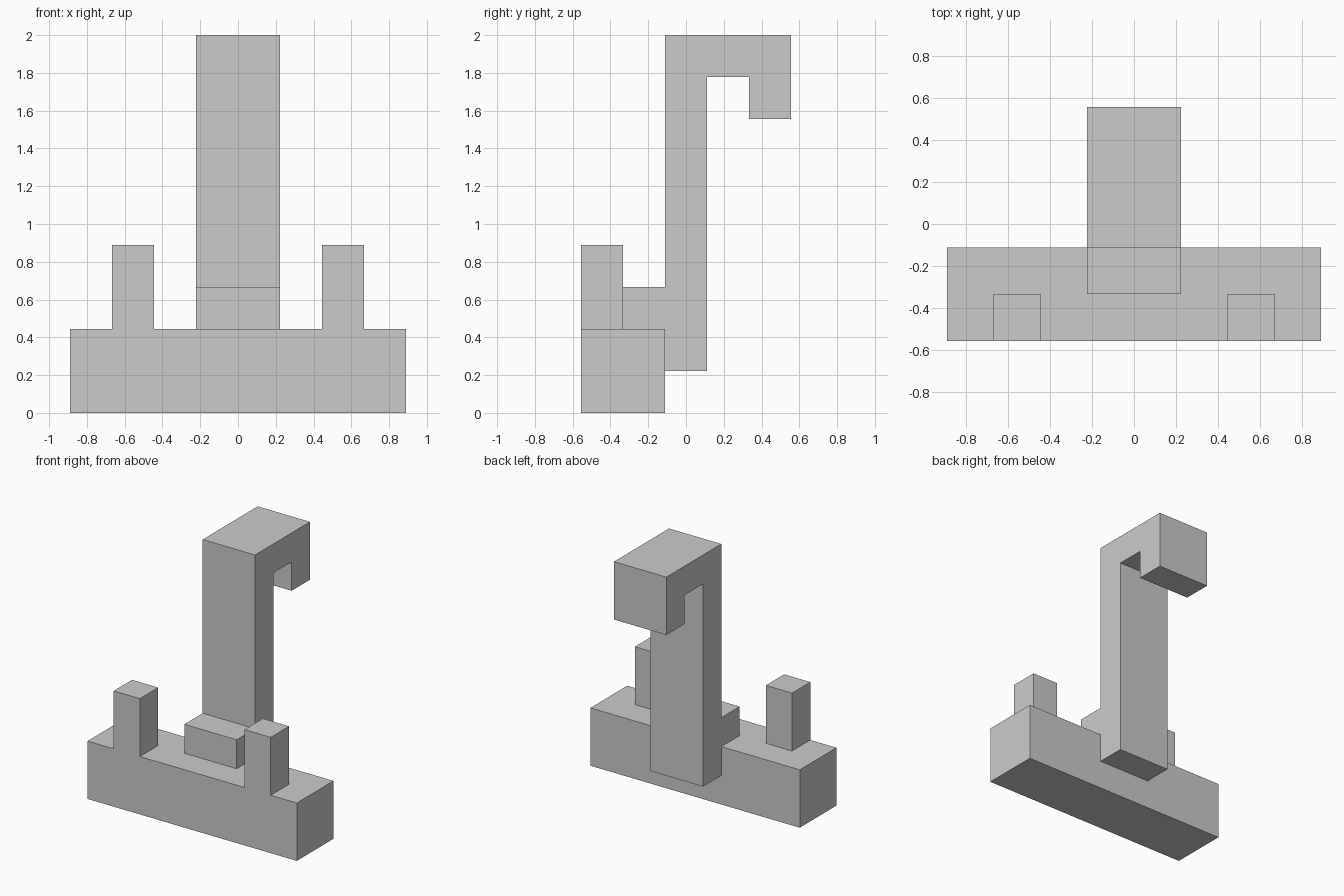
import bpy
import bmesh

if "Cube" in bpy.data.objects:
    bpy.data.objects.remove(bpy.data.objects["Cube"])

U = 2 / 9  # module: every edge of the model falls on this grid (or half of it)


def extrude_profile(name, points, axis, start, end):
    """Extrude a closed 2D profile along x (points are y, z) or y (points are x, z)."""
    bm = bmesh.new()
    if axis == "x":
        verts = [bm.verts.new((start * U, a * U, b * U)) for a, b in points]
        shift = ((end - start) * U, 0, 0)
    else:
        verts = [bm.verts.new((a * U, start * U, b * U)) for a, b in points]
        shift = (0, (end - start) * U, 0)
    face = bm.faces.new(verts)
    geom = bmesh.ops.extrude_face_region(bm, geom=[face])["geom"]
    moved = [g for g in geom if isinstance(g, bmesh.types.BMVert)]
    bmesh.ops.translate(bm, verts=moved, vec=shift)
    bmesh.ops.recalc_face_normals(bm, faces=bm.faces)
    mesh = bpy.data.meshes.new(name)
    bm.to_mesh(mesh)
    bm.free()
    obj = bpy.data.objects.new(name, mesh)
    bpy.context.collection.objects.link(obj)
    return obj


def rect(a0, a1, b0, b1):
    return [(a0, b0), (a1, b0), (a1, b1), (a0, b1)]


# Long base block
extrude_profile("base", rect(-4, 4, 0, 2), "y", -2.5, -0.5)

# Two upright pegs, flush with the front of the base
for side, x in (("left", -3), ("right", 2)):
    extrude_profile(side + "_peg", rect(x, x + 1, 2, 4), "y", -2.5, -1.5)

# Tall post with hooked top and a small ledge resting on the base
hook = [(-0.5, 1), (0.5, 1), (0.5, 8), (1.5, 8), (1.5, 7), (2.5, 7),
        (2.5, 9), (-0.5, 9), (-0.5, 3), (-1.5, 3), (-1.5, 2), (-0.5, 2)]
extrude_profile("hooked_post", hook, "x", -1, 1)
